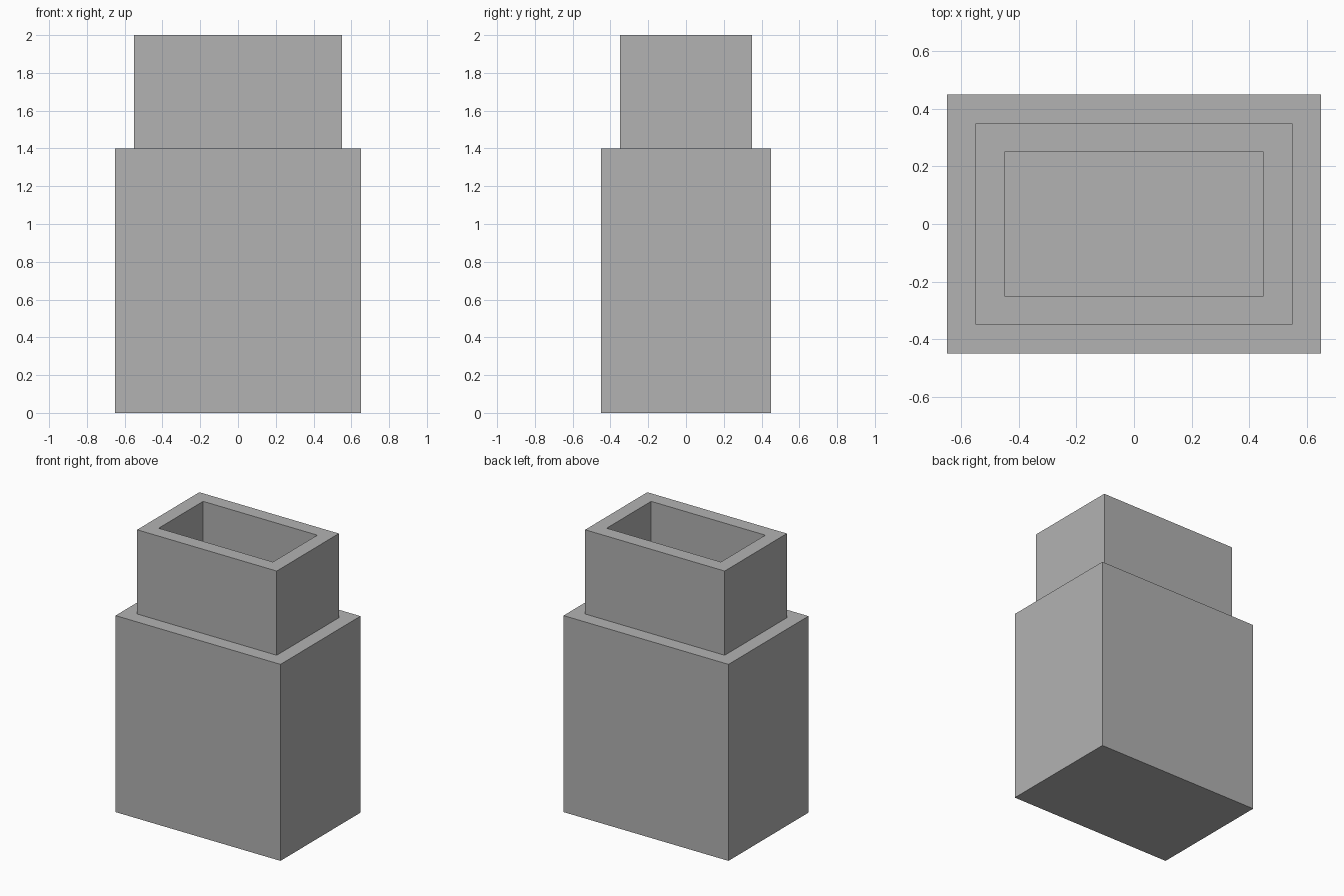
import bpy
import bmesh

cube = bpy.data.objects.get("Cube")
if cube:
    bpy.data.objects.remove(cube, do_unlink=True)

# Single plain grey
grey = bpy.data.materials.new("plain grey")
grey.use_nodes = True
colour = (0.448, 0.448, 0.448, 1)
grey.diffuse_color = colour
grey.node_tree.nodes["Principled BSDF"].inputs["Base Color"].default_value = colour

BODY_TOP = 1.4
NECK_HEIGHT = 0.6
STEP = 0.1


def inset_and_move(bm, face, height):
    """Inset the face by one step, then extrude the inner face vertically."""
    bmesh.ops.inset_region(bm, faces=[face], thickness=STEP, use_even_offset=True)
    result = bmesh.ops.extrude_discrete_faces(bm, faces=[face])
    top = result["faces"][0]
    bmesh.ops.translate(bm, vec=(0, 0, height), verts=top.verts)
    return top


# Body block
bm = bmesh.new()
bmesh.ops.create_cube(bm, size=1)
bmesh.ops.scale(bm, vec=(1.3, 0.9, BODY_TOP), verts=bm.verts)
bmesh.ops.translate(bm, vec=(0, 0, BODY_TOP / 2), verts=bm.verts)
top = max(bm.faces, key=lambda f: f.calc_center_median().z)

# Neck rising from the shoulder, then its hollow opening
top = inset_and_move(bm, top, NECK_HEIGHT)
inset_and_move(bm, top, -NECK_HEIGHT)
bmesh.ops.recalc_face_normals(bm, faces=bm.faces)

mesh = bpy.data.meshes.new("stepped_container")
bm.to_mesh(mesh)
bm.free()
mesh.materials.append(grey)
container = bpy.data.objects.new("stepped_container", mesh)
bpy.context.collection.objects.link(container)
